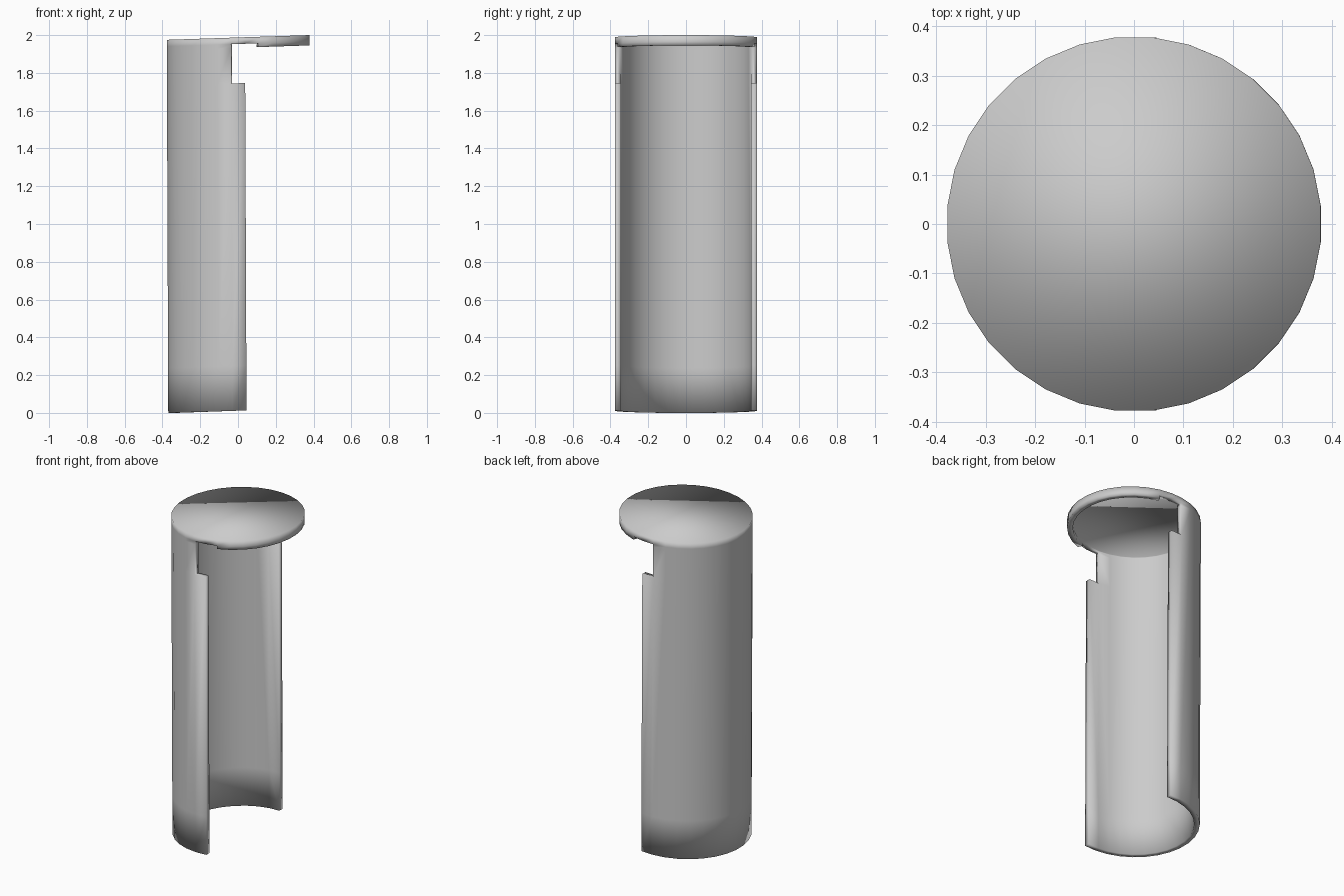
import bpy, bmesh
from math import sin, cos, pi

old = bpy.data.objects.get("Cube")
if old:
    bpy.data.objects.remove(old)

SIDES, RADIUS, WALL = 32, 0.379, 0.032
LEVELS = [0.012, 0.25, 1.745, 1.933, 1.953, 1.9875]   # heights of the edge rings

grey = bpy.data.materials.new("plain grey")
grey.use_nodes = True
colour = (0.6, 0.6, 0.6, 1)
grey.diffuse_color = colour
grey.node_tree.nodes["Principled BSDF"].inputs["Base Color"].default_value = colour


def kept(level, x):
    """Which panels of the tube remain, by ring and by side."""
    if level < 2:
        return x < 0.03            # long half shell
    if level == 2:
        return x < -0.03           # narrower neck beside the notch
    if level == 3:
        return x < -0.03 or x > 0.12   # neck and front lip
    return True                    # full rim under the lid


# Outer skin: rings of panels, slightly slanted, closed by a round lid
bm = bmesh.new()
rings = []
for z in LEVELS:
    ring = []
    for i in range(SIDES):
        a = (i + 0.5) * 2 * pi / SIDES
        x, y = RADIUS * cos(a), RADIUS * sin(a)
        ring.append(bm.verts.new((x + 0.004 * (2 - z), y, z + 0.033 * x)))
    rings.append(ring)

for level in range(len(LEVELS) - 1):
    low, high = rings[level], rings[level + 1]
    for i in range(SIDES):
        j = (i + 1) % SIDES
        middle = RADIUS * cos((i + 1) * 2 * pi / SIDES)
        if kept(level, middle):
            bm.faces.new((low[i], low[j], high[j], high[i]))
bm.faces.new(rings[-1])
bmesh.ops.delete(bm, geom=[v for v in bm.verts if not v.link_faces], context='VERTS')
for face in bm.faces:
    face.smooth = True

mesh = bpy.data.meshes.new("lidded_half_tube")
bm.to_mesh(mesh)
bm.free()
mesh.materials.append(grey)
tube = bpy.data.objects.new("lidded_half_tube", mesh)
bpy.context.collection.objects.link(tube)

# Wall thickness, grown inward
shell = tube.modifiers.new("wall thickness", 'SOLIDIFY')
shell.thickness = WALL
shell.offset = -1
shell.use_even_offset = True
